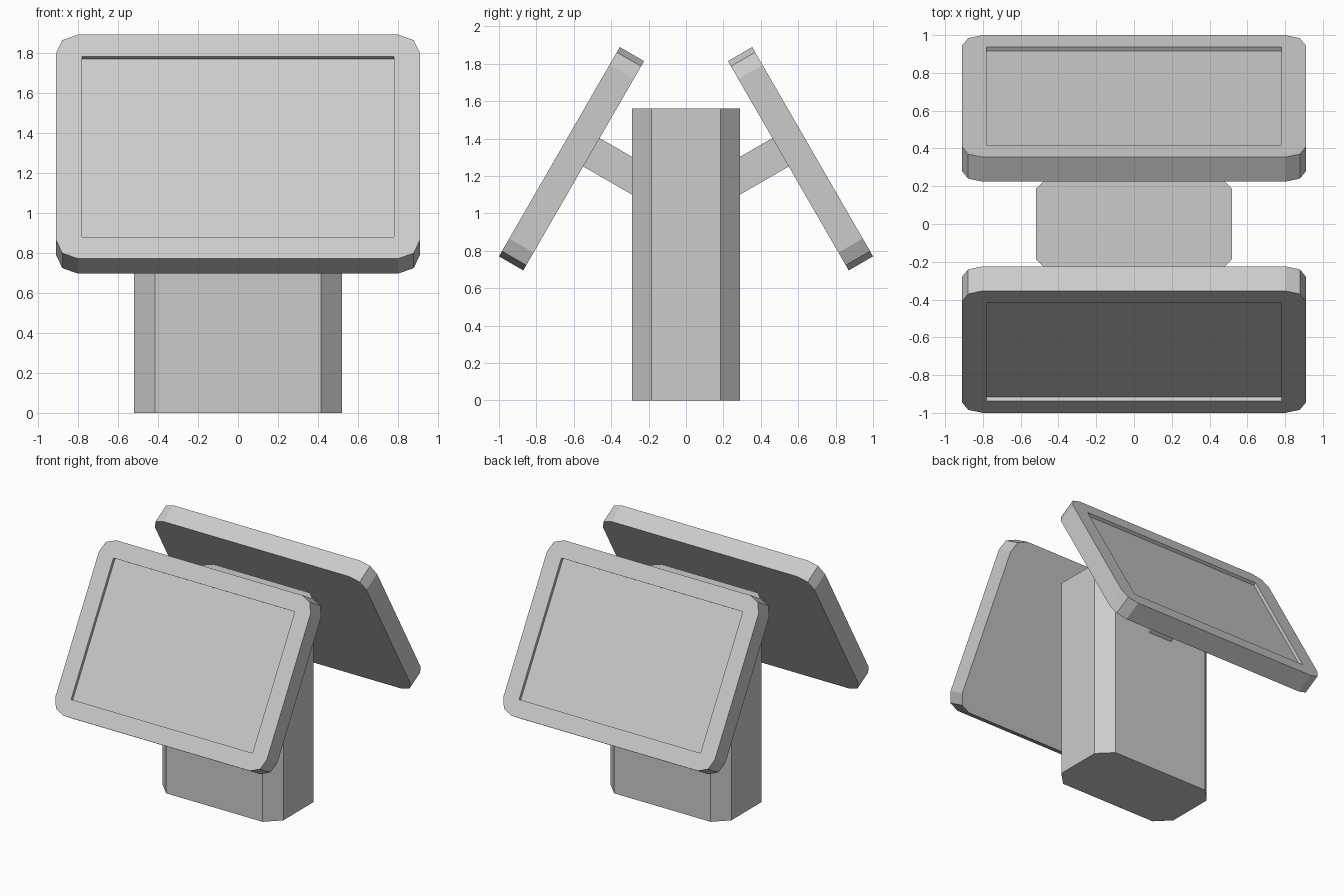
import bpy
import bmesh
from math import radians
from mathutils import Matrix, Vector

if "Cube" in bpy.data.objects:
    bpy.data.objects.remove(bpy.data.objects["Cube"], do_unlink=True)

grey = bpy.data.materials.new("light_grey")
grey.use_nodes = True
colour = (0.6, 0.6, 0.6, 1)
grey.diffuse_color = colour
grey.node_tree.nodes["Principled BSDF"].inputs["Base Color"].default_value = colour


def box(bm, size, centre):
    """Add a box with the given size and centre."""
    matrix = Matrix.Translation(centre) @ Matrix.Diagonal((*size, 1))
    bmesh.ops.create_cube(bm, size=1, matrix=matrix)


def bevel_along(bm, axis, width, segments):
    """Round the edges that run along one axis."""
    edges = [e for e in bm.edges
             if abs((e.verts[0].co - e.verts[1].co).normalized()[axis]) > 0.99]
    bmesh.ops.bevel(bm, geom=edges, offset=width, segments=segments,
                    profile=0.5, affect='EDGES')


def finish(bm, name, matrix=Matrix()):
    mesh = bpy.data.meshes.new(name)
    bmesh.ops.recalc_face_normals(bm, faces=bm.faces)
    bm.to_mesh(mesh)
    bm.free()
    mesh.materials.append(grey)
    obj = bpy.data.objects.new(name, mesh)
    obj.matrix_world = matrix
    bpy.context.collection.objects.link(obj)
    return obj


# Column with chamfered upright corners
bm = bmesh.new()
box(bm, (1.04, 0.58, 1.56), (0, 0, 0.78))
bevel_along(bm, 2, 0.105, 1)
finish(bm, "column")

# Two tilted displays, each on its own arm; local -y is the screen direction
W, H, T = 1.82, 1.292, 0.15
tilt = Matrix.Translation((0, -0.677, 1.33)) @ Matrix.Rotation(radians(-30), 4, 'X')
for side, turn in (("front", 0), ("back", 180)):
    place = Matrix.Rotation(radians(turn), 4, 'Z') @ tilt

    # Housing with rounded corners and a sunken screen
    bm = bmesh.new()
    box(bm, (W, T, H), (0, T / 2, 0))
    bevel_along(bm, 1, 0.11, 2)
    bm.normal_update()
    face = min(bm.faces, key=lambda f: f.calc_center_median().y)
    bmesh.ops.delete(bm, geom=[face], context='FACES_ONLY')
    rim = [e for e in bm.edges if e.is_boundary]
    opening = [bm.verts.new((x, 0, z)) for x, z in
               ((-0.78, -0.52), (0.78, -0.52), (0.78, 0.52), (-0.78, 0.52))]
    inner = [bm.edges.new((opening[i], opening[i - 1])) for i in range(4)]
    bmesh.ops.triangle_fill(bm, edges=rim + inner, use_beauty=True)
    floor = [bm.verts.new(v.co + Vector((0, 0.024, 0))) for v in opening]
    for i in range(4):
        bm.faces.new((opening[i - 1], opening[i], floor[i], floor[i - 1]))
    bm.faces.new(floor)
    bmesh.ops.dissolve_limit(bm, angle_limit=0.01, verts=bm.verts, edges=bm.edges)
    finish(bm, side + "_display", place)

    # Arm from the display's back into the column
    bm = bmesh.new()
    box(bm, (0.2, 0.4, 0.175), (0, T + 0.19, 0.083))
    finish(bm, side + "_arm", place)
